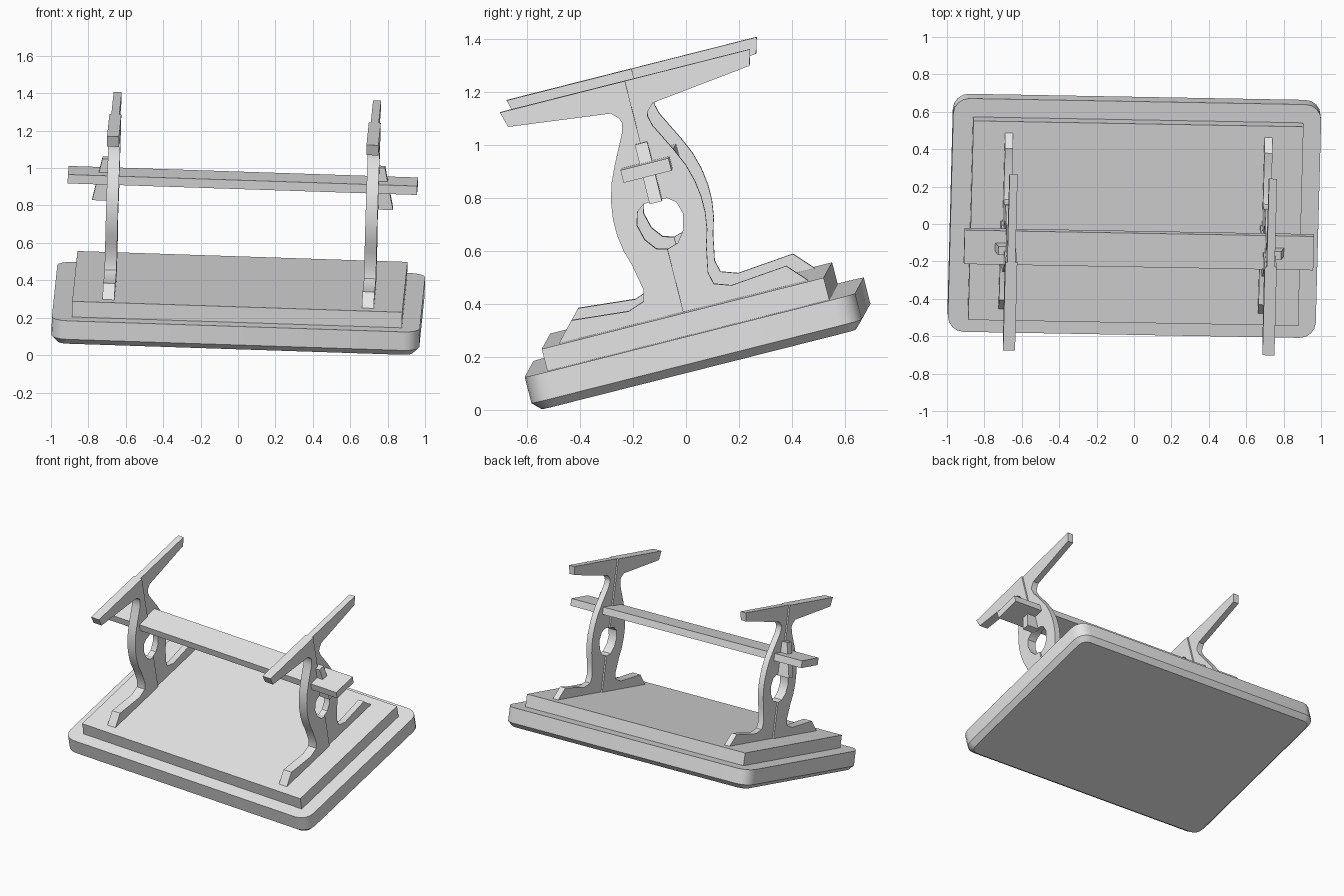
import bpy, bmesh
from mathutils import Matrix, Vector

if "Cube" in bpy.data.objects:
    bpy.data.objects.remove(bpy.data.objects["Cube"])

# Tilted frame of the upturned table: length, depth, height axes
ax = Vector((0.9993, -0.018, -0.033)).normalized()
ay = Vector((0.0255, 0.969, 0.245))
ay = (ay - ax * ay.dot(ax)).normalized()
az = ax.cross(ay)
TILT = Matrix((ax, ay, az)).transposed().to_4x4()
CY = 0.10  # centre line of the depth

grey = bpy.data.materials.new("plain_grey")
grey.diffuse_color = (0.8, 0.8, 0.8, 1)
grey.use_nodes = True
grey.node_tree.nodes["Principled BSDF"].inputs["Base Color"].default_value = grey.diffuse_color


def finish(name, bm):
    bmesh.ops.recalc_face_normals(bm, faces=bm.faces[:])
    me = bpy.data.meshes.new(name)
    bm.transform(TILT)
    bm.to_mesh(me)
    bm.free()
    me.materials.append(grey)
    ob = bpy.data.objects.new(name, me)
    bpy.context.collection.objects.link(ob)
    bpy.ops.object.select_all(action='DESELECT')
    ob.select_set(True)
    bpy.context.view_layer.objects.active = ob
    bpy.ops.object.shade_smooth_by_angle(angle=0.6)


def box_bm(lo, hi):
    bm = bmesh.new()
    bmesh.ops.create_cube(bm, size=1)
    lo, hi = Vector(lo), Vector(hi)
    for v in bm.verts:
        v.co = Vector([(lo[i] + hi[i]) / 2 + v.co[i] * (hi[i] - lo[i]) for i in range(3)])
    return bm


def prism(name, start, depth):
    """Extrude a flat outline of 3D points along a vector."""
    bm = bmesh.new()
    face = bm.faces.new([bm.verts.new(p) for p in start])
    ext = bmesh.ops.extrude_face_region(bm, geom=[face], use_keep_orig=True)
    moved = [g for g in ext["geom"] if isinstance(g, bmesh.types.BMVert)]
    bmesh.ops.translate(bm, verts=moved, vec=depth)
    finish(name, bm)


# Tabletop: rounded corners and a chamfered underside rim
bm = box_bm((-0.992, CY - 0.637, 0.16), (0.976, CY + 0.65, 0.294))
upright = [e for e in bm.edges if abs(e.verts[0].co.z - e.verts[1].co.z) > 0.1]
bmesh.ops.bevel(bm, geom=upright, offset=0.085, segments=4, profile=0.5, affect='EDGES')
rim = [e for e in bm.edges if all(v.co.z < 0.161 for v in e.verts)]
bmesh.ops.bevel(bm, geom=rim, offset=0.032, segments=1, affect='EDGES')
finish("tabletop", bm)

# Raised panel under the top
finish("under_panel", box_bm((-0.886, CY - 0.549, 0.29), (0.88, CY + 0.549, 0.38)))

# Half outline of a trestle leg: foot, curved post, cross bar, then the oval hole
HALF = [(0, 0.375), (0.49, 0.375), (0.418, 0.453), (0.20, 0.433), (0.137, 0.455),
        (0.126, 0.50), (0.145, 0.60), (0.163, 0.66), (0.172, 0.724), (0.172, 0.785),
        (0.163, 0.85), (0.145, 0.915), (0.116, 0.98), (0.083, 1.045), (0.06, 1.09),
        (0.05, 1.13), (0.056, 1.148), (0.082, 1.174), (0.47, 1.22), (0.487, 1.28),
        (0, 1.28), (0, 0.815), (0.045, 0.812), (0.075, 0.79), (0.09, 0.74),
        (0.075, 0.68), (0.042, 0.637), (0, 0.625)]

for side, s in (("left", -1), ("right", 1)):
    x = 0.694 * s
    # Front half is thicker than the back half
    for part, d, t in (("front", -1, 0.032), ("back", 1, 0.0215)):
        prism(f"{side}_leg_{part}", [(x - t, CY + d * u, z) for u, z in HALF], (2 * t, 0, 0))
    # Tapered wedge that locks the stretcher outside the leg
    wedge = [(0.71, 0.808), (0.805, 0.808), (0.756, 1.038), (0.71, 1.038)]
    prism(f"{side}_wedge", [(s * a, CY - 0.022, z) for a, z in wedge], (0, 0.048, 0))

# Long stretcher through both legs
finish("stretcher", box_bm((-0.937, CY - 0.094, 0.914), (0.932, CY + 0.093, 0.963)))
